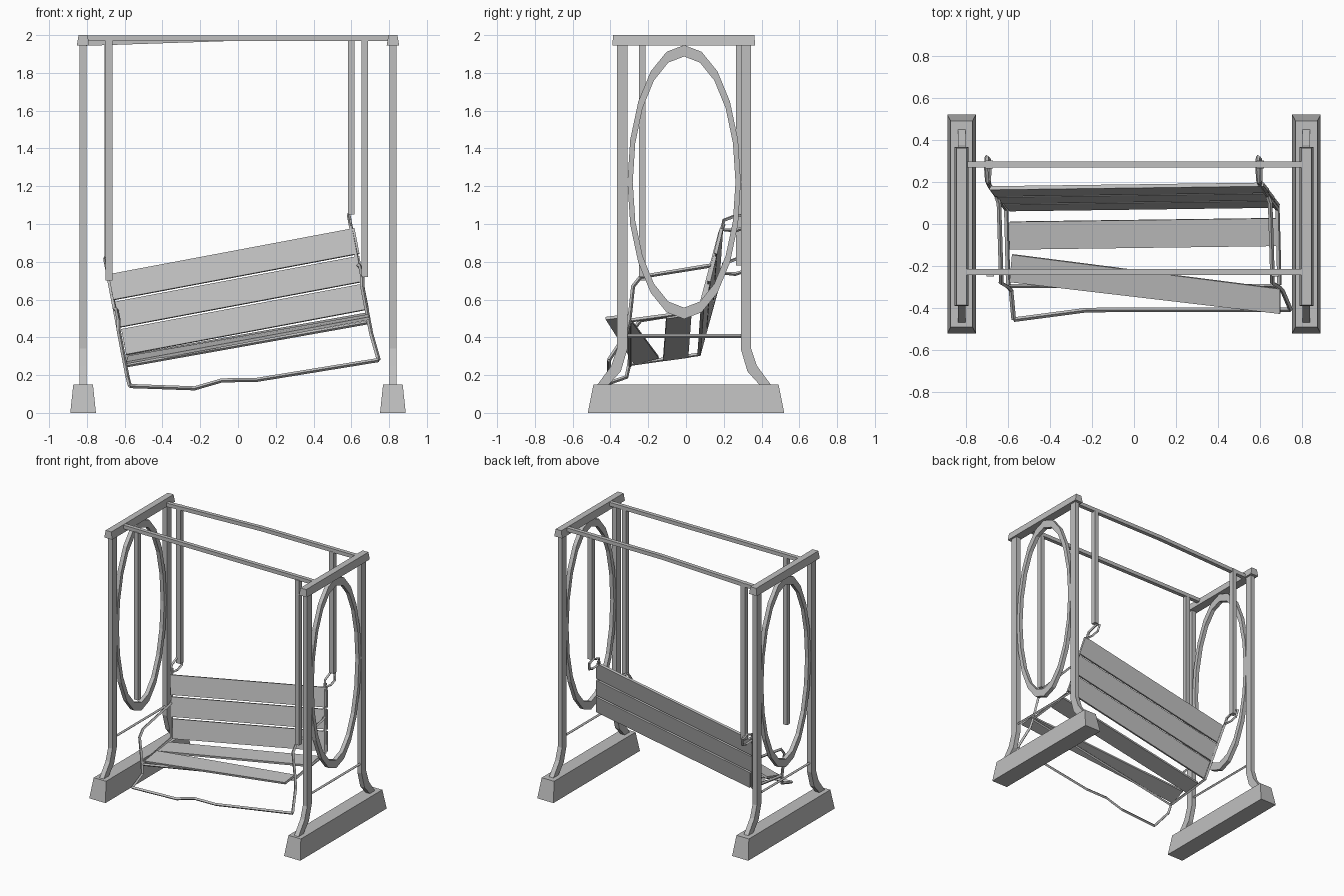
import bpy, bmesh, math
from mathutils import Vector

cube = bpy.data.objects.get("Cube")
if cube:
    bpy.data.objects.remove(cube, do_unlink=True)

grey = bpy.data.materials.new("plain_grey")
grey.use_nodes = True
grey.diffuse_color = (0.52, 0.52, 0.52, 1)
grey.node_tree.nodes["Principled BSDF"].inputs["Base Color"].default_value = grey.diffuse_color


def add_mesh(name, verts, faces):
    mesh = bpy.data.meshes.new(name)
    bm = bmesh.new()
    vs = [bm.verts.new(v) for v in verts]
    for f in faces:
        bm.faces.new([vs[i] for i in f])
    bmesh.ops.recalc_face_normals(bm, faces=bm.faces)
    bm.to_mesh(mesh)
    bm.free()
    mesh.materials.append(grey)
    obj = bpy.data.objects.new(name, mesh)
    bpy.context.collection.objects.link(obj)
    return obj


def loft(name, start, end):
    """Solid between two outlines with the same number of points."""
    n = len(start)
    sides = [(i, (i + 1) % n, n + (i + 1) % n, n + i) for i in range(n)]
    return add_mesh(name, start + end, sides + [tuple(range(n)), tuple(range(n, 2 * n))])


def frustum(name, x, y, z0, z1, lower, upper):
    def rect(half, z):
        return [(x + i * half[0], y + j * half[1], z)
                for i, j in ((-1, -1), (1, -1), (1, 1), (-1, 1))]
    return loft(name, rect(lower, z0), rect(upper, z1))


def plank(name, a, b, width, thick, width_b=None):
    """Board from a to b, with its width vector at each end."""
    a, b, w = Vector(a), Vector(b), Vector(width)
    wb = Vector(width_b or width)
    n = (b - a).cross(w).normalized() * thick / 2

    def section(c, v):
        return [c - v / 2 - n, c + v / 2 - n, c + v / 2 + n, c - v / 2 + n]
    return loft(name, section(a, w), section(b, wb))


def rod(name, points, radius=0.011, closed=False):
    curve = bpy.data.curves.new(name, "CURVE")
    curve.dimensions = "3D"
    curve.bevel_depth = radius
    curve.bevel_resolution = 0
    curve.use_fill_caps = True
    spline = curve.splines.new("POLY")
    spline.points.add(len(points) - 1)
    for p, co in zip(spline.points, points):
        p.co = (*co, 1)
    spline.use_cyclic_u = closed
    spline.use_smooth = False
    curve.materials.append(grey)
    obj = bpy.data.objects.new(name, curve)
    bpy.context.collection.objects.link(obj)


def ring(name, x, thick, segments=20):
    verts, faces = [], []
    for i in range(segments):
        t = 2 * math.pi * i / segments
        for ry, rz, dx in ((0.30, 0.725, -1), (0.30, 0.725, 1),
                           (0.272, 0.665, 1), (0.272, 0.665, -1)):
            verts.append((x + dx * thick / 2, -0.01 + ry * math.sin(t),
                          1.222 + rz * math.cos(t)))
        j = (i + 1) % segments
        for k in range(4):
            m = (k + 1) % 4
            faces.append((4 * i + k, 4 * i + m, 4 * j + m, 4 * j + k))
    add_mesh(name, verts, faces)


# Side stands: plinth, flared legs, oval, cap and low tie rod
leg_outline = [(0.355, 1.95), (0.355, 0.34), (0.385, 0.25), (0.46, 0.148),
               (0.40, 0.148), (0.335, 0.22), (0.30, 0.34), (0.30, 1.95)]
for side, sx in (("left", 1), ("right", -1)):
    x = 0.82 * sx
    frustum(side + "_plinth", x, 0, 0, 0.15, (0.068, 0.52), (0.052, 0.49))
    frustum(side + "_cap", x, -0.012, 1.945, 2.0, (0.033, 0.378), (0.024, 0.374))
    for end, sy in (("back", 1), ("front", -1)):
        loft(f"{side}_{end}_leg",
             [(x - 0.018, -0.01 + sy * y, z) for y, z in leg_outline],
             [(x + 0.018, -0.01 + sy * y, z) for y, z in leg_outline])
    ring(side + "_oval", x, 0.03)
    rod(side + "_tie_rod", [(x, -0.32, 0.407), (x, 0.30, 0.407)], 0.01)

# Top bars, the rear one sagging at one end
bar_width = (0, 0.03, 0)
plank("front_top_bar", (-0.8, -0.228, 1.984), (0.8, -0.228, 1.984), bar_width, 0.028)
plank("rear_top_bar", (0, 0.283, 1.984), (0.8, 0.283, 1.984), bar_width, 0.028)
plank("rear_top_bar_sagging", (-0.82, 0.283, 1.957), (0, 0.283, 1.984), bar_width, 0.028)

# Hanging straps
for name, x, y, z in (("front_right", -0.683, -0.232, 0.70), ("back_right", -0.688, 0.283, 0.78),
                      ("front_left", 0.672, -0.232, 0.72), ("back_left", 0.60, 0.283, 1.05)):
    plank(name + "_strap", (x, y, z), (x, y, 1.975), (0.035, 0, 0), 0.036)

# Backrest slats
lean = (-0.026, 0.032, 0.134)
for i in range(3):
    plank(f"back_slat_{i + 1}",
          (-0.673 + 0.034 * i, 0.155 - 0.035 * i, 0.665 - 0.145 * i),
          (0.63 + 0.025 * i, 0.172 - 0.035 * i, 0.91 - 0.147 * i), lean, 0.018)

# Seat slats, the front one skewed loose
plank("rear_seat_slat", (-0.59, -0.055, 0.29), (0.685, -0.038, 0.515), (0, 0.132, 0.018), 0.016)
plank("front_seat_slat", (-0.585, -0.21, 0.279), (0.695, -0.367, 0.508),
      (0.012, 0.13, 0.033), 0.016, (0.0, 0.118, 0.015))

# Tilted bench side frames
feet = {"right": (-0.572, -0.455, 0.142), "left": (0.745, -0.408, 0.28)}
front_corners = []
for side, ox, oz in (("right", -0.602, 0.28), ("left", 0.688, 0.51)):
    def at(y, s, dx=0.0):
        return (ox - 0.19 * s + dx, y, oz + s)
    rod(side + "_seat_frame", [at(0.20, 0.49), at(0.18, 0.44), at(0.07, 0.03), at(-0.29, -0.02)])
    rod(side + "_armrest", [at(0.13, 0.27), at(0.10, 0.265, 0.01), at(-0.24, 0.21, 0.01),
                            at(-0.28, 0.16), at(-0.30, -0.02), at(-0.315, -0.09), feet[side]])
    rod(side + "_strap_hook", [at(0.19, 0.46), at(0.20, 0.51), at(0.28, 0.54), at(0.32, 0.52),
                               at(0.31, 0.47), at(0.26, 0.455)], 0.01, True)
    front_corners.append(at(-0.295, -0.03))

# Front seat rail and bent foot rod
rod("front_seat_rail", front_corners, 0.01)
rod("bent_foot_rod", [feet["right"], (-0.23, -0.41, 0.13), (-0.085, -0.408, 0.172),
                      (0.10, -0.408, 0.175), feet["left"]])
